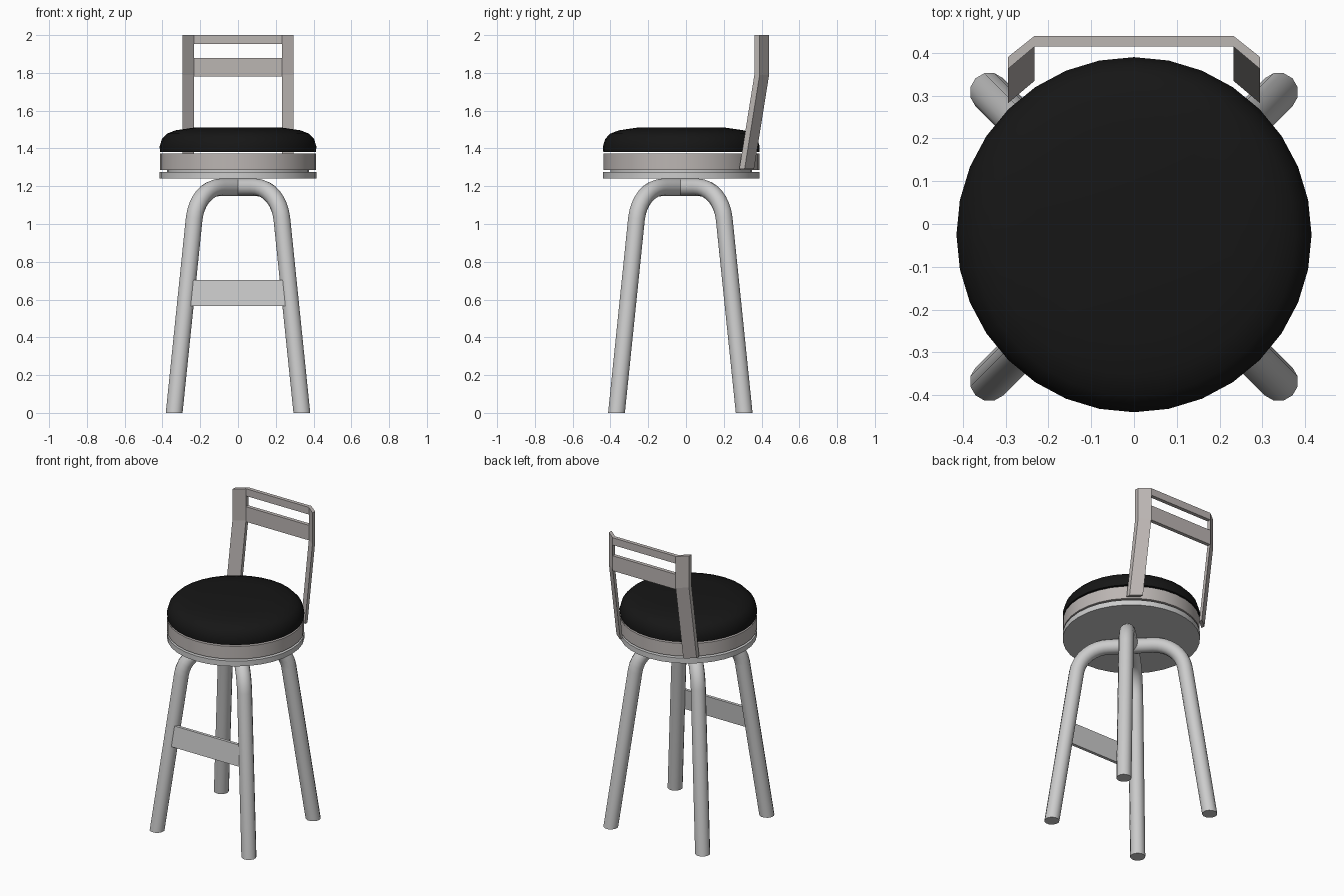
import bpy, bmesh, math
from mathutils import Vector

if "Cube" in bpy.data.objects:
    bpy.data.objects.remove(bpy.data.objects["Cube"])

CY = -0.025  # seat and leg axis sits slightly forward of the backrest


def material(name, rgb):
    m = bpy.data.materials.new(name)
    m.diffuse_color = (*rgb, 1)
    m.use_nodes = True
    m.node_tree.nodes["Principled BSDF"].inputs["Base Color"].default_value = m.diffuse_color
    return m


black = material("black_fabric", (0.008, 0.008, 0.008))
warm = material("warm_metal", (0.5, 0.465, 0.45))


def make(name, bm, mat=None, smooth=True):
    bmesh.ops.recalc_face_normals(bm, faces=bm.faces[:])
    me = bpy.data.meshes.new(name)
    bm.to_mesh(me)
    bm.free()
    ob = bpy.data.objects.new(name, me)
    bpy.context.collection.objects.link(ob)
    if mat:
        me.materials.append(mat)
    if smooth:
        bpy.ops.object.select_all(action='DESELECT')
        ob.select_set(True)
        bpy.context.view_layer.objects.active = ob
        bpy.ops.object.shade_smooth_by_angle(angle=math.radians(35))
    return ob


def loft(name, rings, mat=None, smooth=True):
    """Skin a list of equal-length closed rings and cap both ends."""
    bm = bmesh.new()
    vs = [[bm.verts.new(p) for p in r] for r in rings]
    n = len(rings[0])
    for a, b in zip(vs, vs[1:]):
        for i in range(n):
            j = (i + 1) % n
            bm.faces.new((a[i], a[j], b[j], b[i]))
    bm.faces.new(vs[0])
    bm.faces.new(vs[-1])
    return make(name, bm, mat, smooth)


def turned(name, profile, mat=None, n=32):
    ang = [2 * math.pi * i / n for i in range(n)]
    return loft(name, [[(r * math.sin(a), CY + r * math.cos(a), z) for a in ang]
                       for r, z in profile], mat)


# Round seat: base plate, swivel core, rim, cushion
turned("base_plate", [(0.415, 1.24), (0.415, 1.275)])
turned("swivel_core", [(0.375, 1.27), (0.375, 1.29)])
turned("seat_rim", [(0.413, 1.287), (0.413, 1.372)], warm)
turned("cushion", [(0.413, 1.382), (0.415, 1.41), (0.403, 1.45), (0.377, 1.478),
                   (0.33, 1.496), (0.235, 1.51)], black)

# Two crossing bent-tube leg hoops, with feet cut level at the floor
S2 = math.sqrt(2)
TOP, R = 1.194, 0.046
foot = Vector((0.338 * S2, 0))
corner = Vector((0.215 * S2, TOP))
t = 0.17
p0 = corner + (foot - corner).normalized() * t
p1 = corner - Vector((t, 0))
turn = math.acos((corner - foot).normalized().dot(Vector((-1, 0))))
fr = t / math.tan(turn / 2)
centre = p1 - Vector((0, fr))
half = [foot]
for i in range(9):
    a = math.pi / 2 - turn + turn * i / 8
    half.append(centre + Vector((math.cos(a), math.sin(a))) * fr)
path = half + [Vector((-p.x, p.y)) for p in reversed(half)]


def hoop(name, sx):
    along = Vector((sx, 1, 0)) / S2
    side = Vector((1, -sx, 0)) / S2
    rings = []
    for i, p in enumerate(path):
        if i in (0, len(path) - 1):
            m = Vector((1 if i == 0 else -1, 0))
        else:
            d = ((p - path[i - 1]).normalized() + (path[i + 1] - p).normalized()).normalized()
            m = Vector((d.y, -d.x))
        c = Vector((0, CY - 0.005, p.y)) + along * p.x
        ring = []
        for k in range(12):
            a = 2 * math.pi * k / 12
            ring.append(c + (along * m.x + Vector((0, 0, m.y))) * (R * math.cos(a))
                        + side * (R * math.sin(a)))
        rings.append(ring)
    return loft(name, rings)


hoop("leg_hoop_a", 1)
hoop("leg_hoop_b", -1)

# Flat footrest between the front legs, leaning with them
rest = []
for z, w, y in ((0.567, 0.258, -0.344), (0.703, 0.243, -0.33)):
    rest.append([(-w, y, z), (w, y, z), (w, y + 0.02, z), (-w, y + 0.02, z)])
loft("footrest", rest, smooth=False)

# Angled backrest posts, kinked where they meet the slat
section = [(0.295, 0.362), (0.295, 0.39), (0.232, 0.44), (0.232, 0.415)]
for name, s in (("left_post", -1), ("right_post", 1)):
    loft(name, [[(s * x, y + dy, z) for x, y in section]
                for dy, z in ((-0.08, 1.29), (0, 1.79), (0, 2.0))], warm, False)

# Backrest rails
for name, z0, z1 in (("top_rail", 1.952, 2.0), ("back_slat", 1.78, 1.88)):
    loft(name, [[(x, 0.415, z0), (x, 0.44, z0), (x, 0.44, z1), (x, 0.415, z1)]
                for x in (-0.232, 0.232)], warm, False)
